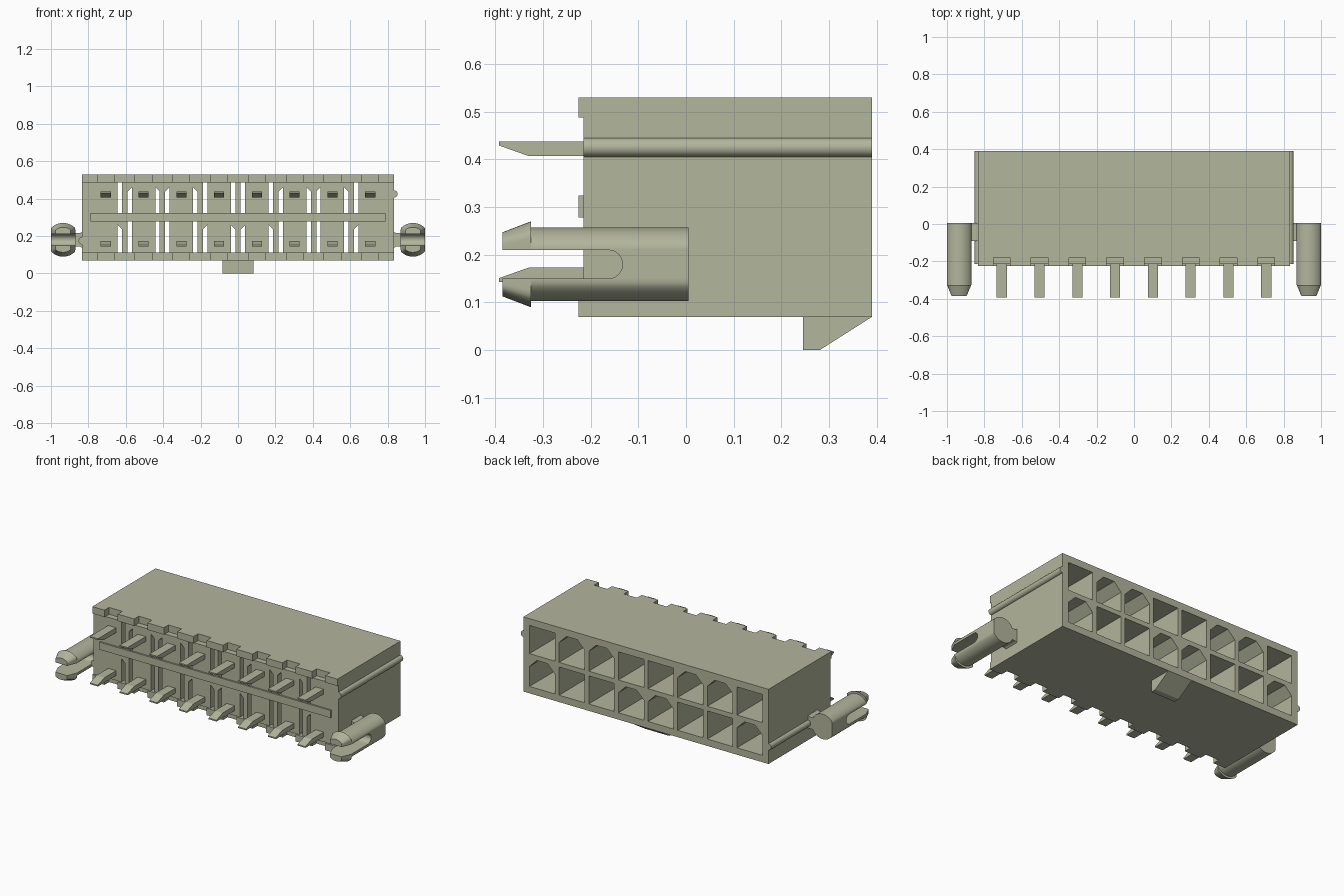
import bpy, bmesh, math

old = bpy.data.objects.get("Cube")
if old:
    bpy.data.objects.remove(old, do_unlink=True)

COLOR = (0.45, 0.465, 0.335, 1)
plastic = bpy.data.materials.new("khaki_plastic")
plastic.use_nodes = True
plastic.diffuse_color = COLOR
plastic.node_tree.nodes["Principled BSDF"].inputs["Base Color"].default_value = COLOR


def finish(name, bm):
    bmesh.ops.recalc_face_normals(bm, faces=bm.faces)
    me = bpy.data.meshes.new(name)
    bm.to_mesh(me)
    bm.free()
    me.materials.append(plastic)
    ob = bpy.data.objects.new(name, me)
    bpy.context.collection.objects.link(ob)
    return ob


def add_loft(bm, rings):
    """Skin a closed solid through rings of equal point count."""
    loops = [[bm.verts.new(p) for p in r] for r in rings]
    n = len(loops[0])
    for a, b in zip(loops, loops[1:]):
        for i in range(n):
            bm.faces.new((a[i], a[(i + 1) % n], b[(i + 1) % n], b[i]))
    bm.faces.new(loops[0][::-1])
    bm.faces.new(loops[-1])


def add_prism(bm, pts, axis, a, b):
    """Extrude a 2D outline: (y, z) points along x, or (x, z) points along y."""
    place = (lambda p, t: (t, p[0], p[1])) if axis == 'x' else (lambda p, t: (p[0], t, p[1]))
    add_loft(bm, [[place(p, t) for p in pts] for t in (a, b)])


def add_box(bm, x0, x1, y0, y1, z0, z1):
    add_prism(bm, [(x0, z0), (x1, z0), (x1, z1), (x0, z1)], 'y', y0, y1)


def smooth(ob):
    ob.data.shade_smooth()
    ob.data.set_sharp_from_angle(angle=math.radians(30))


def cut(ob, cutter):
    mod = ob.modifiers.new("cut", 'BOOLEAN')
    mod.operation, mod.solver, mod.object = 'DIFFERENCE', 'EXACT', cutter
    bpy.context.view_layer.objects.active = ob
    bpy.ops.object.modifier_apply(modifier=mod.name)
    bpy.data.objects.remove(cutter, do_unlink=True)


PITCH, HALF, MID = 0.202, 0.0865, 0.30
COLS = [(i - 3.5) * PITCH for i in range(8)]
ROWS = [MID - PITCH / 2, MID + PITCH / 2]
LOW, HIGH = ROWS[0] - HALF, ROWS[1] + HALF
FRONT, BACK = -0.215, 0.39
BLOCK = 0.063

# Housing with sixteen through cavities, some with chamfered top corners
bm = bmesh.new()
add_box(bm, -0.835, 0.835, FRONT, BACK, 0.07, 0.53)
housing = finish("housing", bm)
bm = bmesh.new()
for r, z in enumerate(ROWS):
    for c, x in enumerate(COLS):
        chamfered = (c % 4 in (1, 2)) == (r == 1)
        k = 0.05 if chamfered else 0
        h = HALF
        pts = [(x - h, z - h), (x + h, z - h)]
        if k:
            pts += [(x + h, z + h - k), (x + h - k, z + h), (x - h + k, z + h), (x - h, z + h - k)]
        else:
            pts += [(x + h, z + h), (x - h, z + h)]
        add_prism(bm, pts, 'y', FRONT - 0.1, BACK + 0.1)
cut(housing, finish("cavity_cutter", bm))

# Notches in the front edges above and below every contact
bm = bmesh.new()
for x in COLS:
    add_box(bm, x - 0.045, x + 0.045, -0.3, -0.18, HIGH - 0.001, 0.6)
    add_box(bm, x - 0.045, x + 0.045, -0.3, -0.18, 0.0, LOW + 0.001)
cut(housing, finish("notch_cutter", bm))

# Blocks that close the front of the cavities, leaving slots beside them
bm = bmesh.new()
for c, x in enumerate(COLS):
    x0 = x - (HALF if c == 0 else BLOCK)
    x1 = x + (HALF if c == 7 else BLOCK)
    for z in ROWS:
        add_box(bm, x0, x1, FRONT, -0.13, z - HALF, z + HALF)
finish("contact_blocks", bm)

# Raised tabs between the notches and the long front bar
bm = bmesh.new()
edges = [-0.835] + [x + s for x in COLS for s in (-0.045, 0.045)] + [0.835]
for x0, x1 in zip(edges[::2], edges[1::2]):
    add_box(bm, x0, x1, -0.225, FRONT, HIGH, 0.53)
    add_box(bm, x0, x1, -0.225, FRONT, 0.07, LOW)
finish("front_tabs", bm)
bm = bmesh.new()
add_box(bm, -0.788, 0.788, -0.225, FRONT, 0.278, 0.324)
finish("front_bar", bm)

# Contact pins with one tapered side
bm = bmesh.new()
for x in COLS:
    for z, s in ((0.437, 1), (0.143, -1)):
        outline = [(-0.15, z), (-0.392, z), (-0.392, z - 0.008 * s),
                   (-0.33, z - 0.03 * s), (-0.15, z - 0.03 * s)]
        add_prism(bm, outline, 'x', x - 0.027, x + 0.027)
finish("contact_pins", bm)

# Round rails along the two ends
for name, x, z in (("left_rail", 0.833, 0.425), ("right_rail", -0.833, 0.175)):
    bm = bmesh.new()
    ring = [(x + 0.02 * math.cos(a), z + 0.02 * math.sin(a))
            for a in (i * math.tau / 24 for i in range(24))]
    add_prism(bm, ring, 'y', FRONT, BACK)
    smooth(finish(name, bm))

# Polarising key under the rear edge
bm = bmesh.new()
add_prism(bm, [(0.245, 0.075), (0.245, 0), (0.28, 0), (BACK, 0.07), (BACK, 0.075)], 'x', -0.083, 0.083)
finish("bottom_key", bm)

# Split snap pegs with webs to the housing
PEG_Z = 0.18
for name, side in (("left", 1), ("right", -1)):
    cx = 0.935 * side
    rings = []
    for y, flat, r in ((0.005, 0.065, 0.077), (-0.325, 0.065, 0.077),
                       (-0.325, 0.065, 0.09), (-0.385, 0.04, 0.067)):
        angles = [i * math.tau / 48 for i in range(48)]
        rings.append([(cx + max(-flat, min(flat, r * math.cos(a))), y, PEG_Z + r * math.sin(a))
                      for a in angles])
    bm = bmesh.new()
    add_loft(bm, rings)
    peg = finish(name + "_peg", bm)
    bm = bmesh.new()
    arc = [(-0.163 + 0.03 * math.cos(a), PEG_Z + 0.03 * math.sin(a))
           for a in (math.pi * (i / 12 - 0.5) for i in range(13))]
    add_prism(bm, [(-0.5, PEG_Z - 0.03)] + arc + [(-0.5, PEG_Z + 0.03)], 'x', cx - 0.2, cx + 0.2)
    cut(peg, finish("slot_cutter", bm))
    smooth(peg)
    # web flares slightly where it meets the housing
    bm = bmesh.new()
    web = [(0.83, 0.045), (0.845, 0.036), (0.89, 0.036)]
    outline = [(x * side, PEG_Z + h) for x, h in web] + [(x * side, PEG_Z - h) for x, h in web[::-1]]
    add_prism(bm, outline, 'y', -0.09, 0.005)
    finish(name + "_peg_web", bm)
